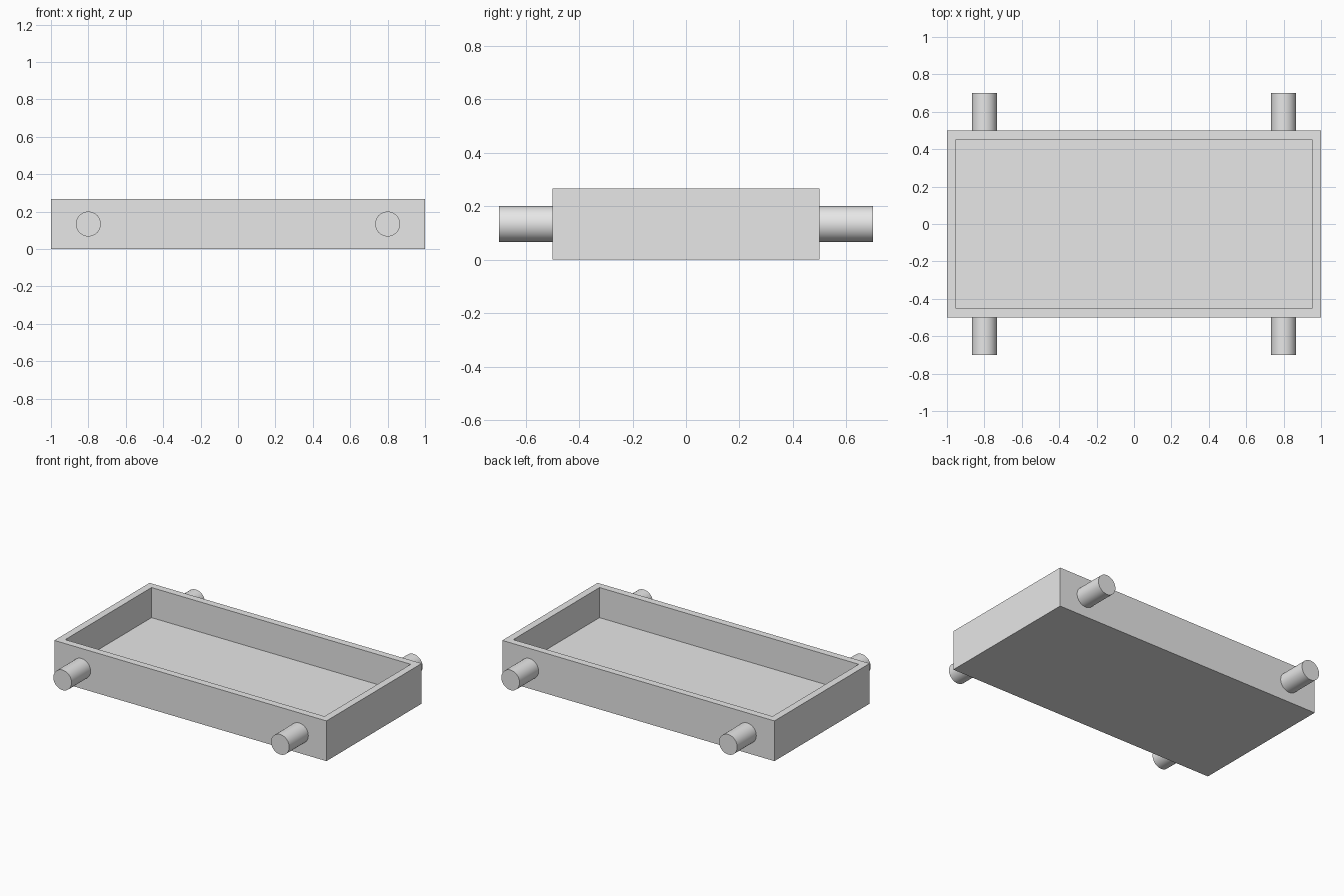
import bpy
import bmesh
from math import pi, radians
from mathutils import Matrix, Vector

cube = bpy.data.objects.get("Cube")
if cube:
    bpy.data.objects.remove(cube, do_unlink=True)

LENGTH, WIDTH, HEIGHT = 2.0, 1.0, 0.267
WALL = 0.067
PEG_RADIUS, PEG_REACH, PEG_X = 0.0667, 0.2, 0.8
PEG_ROOT = 0.03  # part of the peg seated in the wall

grey = bpy.data.materials.new("light_grey")
grey.use_nodes = True
grey.diffuse_color = (0.8, 0.8, 0.8, 1)
grey.node_tree.nodes["Principled BSDF"].inputs["Base Color"].default_value = (0.8, 0.8, 0.8, 1)


def add_object(name, bm):
    mesh = bpy.data.meshes.new(name)
    bm.to_mesh(mesh)
    bm.free()
    mesh.materials.append(grey)
    obj = bpy.data.objects.new(name, mesh)
    bpy.context.collection.objects.link(obj)
    return obj


# Open tray: a box whose top is inset and pushed down to the floor
bm = bmesh.new()
bmesh.ops.create_cube(bm, size=1, matrix=Matrix.Translation((0, 0, HEIGHT / 2))
                      @ Matrix.Diagonal((LENGTH, WIDTH, HEIGHT, 1)))
bm.normal_update()
top = max(bm.faces, key=lambda f: f.calc_center_median().z)
bmesh.ops.inset_region(bm, faces=[top], thickness=WALL)
pushed = bmesh.ops.extrude_discrete_faces(bm, faces=[top])["faces"]
bmesh.ops.translate(bm, verts=pushed[0].verts, vec=Vector((0, 0, WALL - HEIGHT)))
bmesh.ops.recalc_face_normals(bm, faces=bm.faces)
add_object("tray", bm)


# Round pegs sticking out of the long walls
def add_peg(name, x, side):
    depth = PEG_REACH + PEG_ROOT
    y = side * (WIDTH / 2 - PEG_ROOT + depth / 2)
    bm = bmesh.new()
    bmesh.ops.create_cone(bm, cap_ends=True, segments=48, depth=depth,
                          radius1=PEG_RADIUS, radius2=PEG_RADIUS,
                          matrix=Matrix.Translation((x, y, HEIGHT / 2))
                          @ Matrix.Rotation(pi / 2, 4, "X"))
    peg = add_object(name, bm)
    bpy.ops.object.select_all(action="DESELECT")
    peg.select_set(True)
    bpy.context.view_layer.objects.active = peg
    bpy.ops.object.shade_smooth_by_angle(angle=radians(30))


for end, side in (("front", -1), ("back", 1)):
    for hand, x in (("right", -PEG_X), ("left", PEG_X)):
        add_peg(f"{end}_{hand}_peg", x, side)
